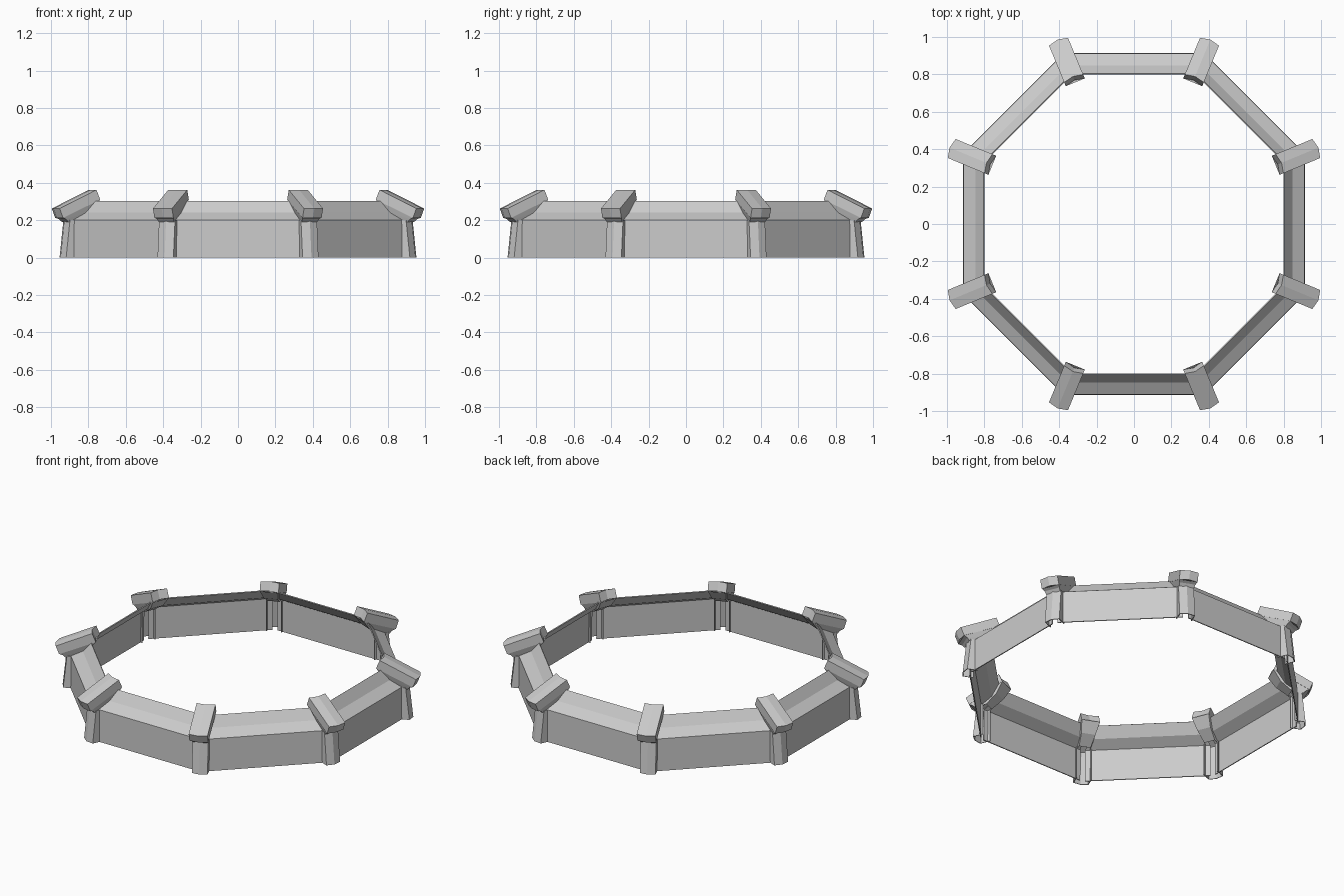
import bpy
import math
from mathutils import Matrix

if "Cube" in bpy.data.objects:
    bpy.data.objects.remove(bpy.data.objects["Cube"])

TAN = math.tan(math.pi / 8)


def make(name, verts, faces, angle, thickness=0.0):
    """Mesh object in (radial, tangential, z) space, turned round the ring."""
    me = bpy.data.meshes.new(name)
    me.from_pydata(verts, [], faces)
    me.transform(Matrix.Rotation(angle, 4, 'Z'))
    ob = bpy.data.objects.new(name, me)
    bpy.context.collection.objects.link(ob)
    if thickness:
        mod = ob.modifiers.new("thickness", 'SOLIDIFY')
        mod.thickness = thickness
        mod.offset = 0
    return ob


def loft(rings, closed=True, caps=()):
    """Quads between successive rings of equal length."""
    n = len(rings[0])
    verts = [p for ring in rings for p in ring]
    faces = []
    for i in range(len(rings) - 1):
        for j in range(n if closed else n - 1):
            k = (j + 1) % n
            faces.append((i * n + j, i * n + k, (i + 1) * n + k, (i + 1) * n + j))
    if 0 in caps:
        faces.append(tuple(reversed(range(n))))
    if 1 in caps:
        faces.append(tuple(range((len(rings) - 1) * n, len(rings) * n)))
    return verts, faces


# wall panel profile (radius, height): upright, then a concave sloping top
PANEL = [(0.91, 0.0), (0.908, 0.2), (0.845, 0.238), (0.802, 0.3)]
# cap profile: outer top, outer bottom, inner bottom, inner top
CAP = [(1.055, 0.262), (1.035, 0.212), (0.82, 0.31), (0.842, 0.362)]

for i in range(8):
    a = i * math.pi / 4
    corner = a + math.pi / 8

    # wall panel, stopping just short of the corner
    rings = [[(r, -(r * TAN - 0.017), z), (r, r * TAN - 0.017, z)] for r, z in PANEL]
    make(f"wall_panel_{i}", *loft(rings, closed=False), a, 0.006)

    # corner post: open channel, flared slightly at the foot
    rings = []
    for z, r in ((0.0, 1.012), (0.2, 0.99)):
        rings.append([(0.95, -0.044, z), (r, -0.044, z), (r + 0.012, 0, z),
                      (r, 0.044, z), (0.95, 0.044, z)])
    make(f"corner_post_{i}", *loft(rings, closed=False), corner, 0.005)

    # tilted cap with gently curved ends
    rings = [[(r + b, t, z) for r, z in CAP]
             for t, b in ((-0.055, 0), (0, 0.012), (0.055, 0))]
    make(f"post_cap_{i}", *loft(rings, caps=(0, 1)), corner)

    # tapered bracket between the post and the cap
    levels = [((1.035, 0.213), (0.82, 0.31), 0.054, 0.054),
              ((1.015, 0.205), (0.865, 0.248), 0.048, 0.042),
              ((1.0, 0.19), (0.935, 0.2), 0.044, 0.034)]
    rings = [[(o[0], -to, o[1]), (o[0], to, o[1]), (n[0], ti, n[1]), (n[0], -ti, n[1])]
             for o, n, to, ti in levels]
    make(f"cap_bracket_{i}", *loft(rings), corner)
